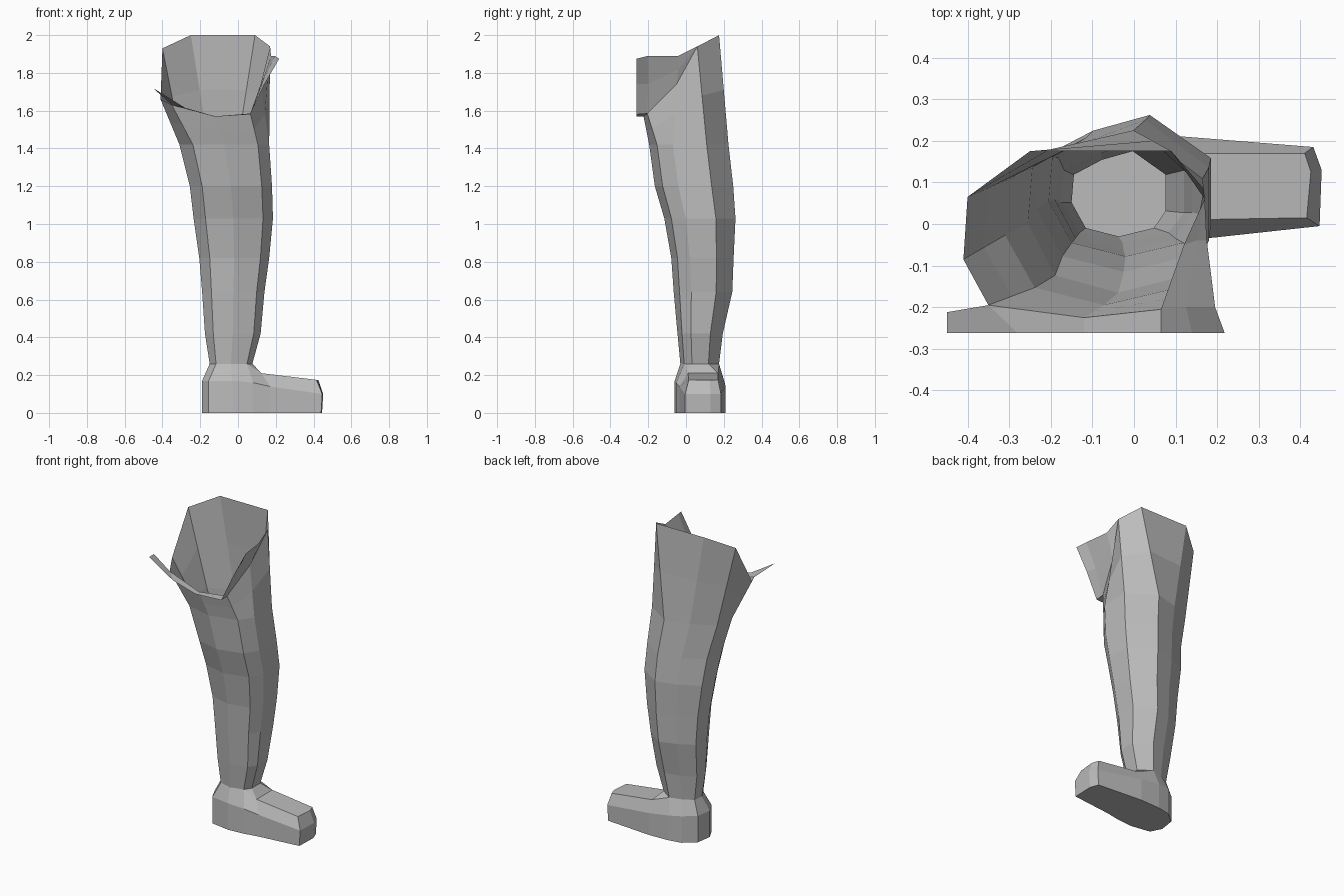
import bpy
import bmesh
from mathutils import Vector

if "Cube" in bpy.data.objects:
    bpy.data.objects.remove(bpy.data.objects["Cube"], do_unlink=True)

grey = bpy.data.materials.new("plain_grey")
grey.use_nodes = True
grey.diffuse_color = (0.5, 0.5, 0.5, 1)
grey.node_tree.nodes["Principled BSDF"].inputs["Base Color"].default_value = (0.5, 0.5, 0.5, 1)


def loft(bm, rows, closed=True):
    """Bridge rows of equal length with quads and return their vertices."""
    grid = [[bm.verts.new(p) for p in row] for row in rows]
    count = len(rows[0])
    for low, high in zip(grid, grid[1:]):
        for i in range(count if closed else count - 1):
            j = (i + 1) % count
            bm.faces.new((low[i], low[j], high[j], high[i]))
    return grid


def finish(bm, name):
    bmesh.ops.remove_doubles(bm, verts=bm.verts, dist=0.0005)
    mesh = bpy.data.meshes.new(name)
    bm.to_mesh(mesh)
    bm.free()
    mesh.materials.append(grey)
    obj = bpy.data.objects.new(name, mesh)
    bpy.context.collection.objects.link(obj)
    return obj


# Nine-sided cross-section, anticlockwise from the front, fitted to each level
SECTION = [(0, -1), (.75, -.8), (1, -.4), (1, .45), (.3, 1),
           (-.35, .8), (-.95, .45), (-1, -.2), (-.7, -.8)]


def ring(z, x0, x1, y0, y1):
    cx, cy, hx, hy = (x0 + x1) / 2, (y0 + y1) / 2, (x1 - x0) / 2, (y1 - y0) / 2
    return [Vector((cx + u * hx, cy + v * hy, z)) for u, v in SECTION]


# Leg: ankle to thigh levels, ending in the slanted open rim
levels = [(.26, -.15, .076, -.03, .175), (.42, -.175, .12, -.045, .195),
          (.64, -.19, .14, -.065, .245), (.82, -.205, .165, -.078, .252),
          (1.03, -.235, .185, -.115, .262), (1.2, -.255, .18, -.165, .25),
          (1.42, -.31, .165, -.195, .225)]
rim = [Vector(p) for p in (
    (-.12, -.225, 1.57), (.065, -.205, 1.585), (.12, -.05, 1.74),
    (.17, .06, 1.94), (.09, .175, 2), (-.25, .175, 2),
    (-.4, .065, 1.93), (-.41, -.085, 1.66), (-.35, -.195, 1.63))]
rings = [ring(*level) for level in levels]
middle = [a.lerp(b, .5) for a, b in zip(rings[-1], rim)]
bm = bmesh.new()
loft(bm, rings + [middle, rim])
finish(bm, "leg")

# Foot: sole outline, side wall, then a top that meets the ankle and instep
ankle = rings[0]
front, front_r, side_1, side_2, back, back_l, heel_2, heel_1, front_l = ankle
columns = [  # sole x, sole y, wall height, top point
    (-.155, -.04, .17, front_l), (-.03, -.06, .17, front),
    (.08, -.052, .16, front_r), (.17, -.035, .14, (.125, .01, .21)),
    (.44, -.005, .1, (.415, .015, .175)), (.445, .13, .1, (.425, .125, .175)),
    (.425, .185, .1, (.41, .17, .175)), (.12, .21, .14, (.125, .17, .21)),
    (-.02, .205, .16, back), (-.1, .19, .17, back_l),
    (-.175, .13, .17, heel_2), (-.19, .03, .17, heel_1)]
bm = bmesh.new()
sole, wall, top = loft(bm, [
    [(x, y, 0) for x, y, h, t in columns],
    [(x + (.006 if x > .4 else 0), y, h) for x, y, h, t in columns],
    [t for x, y, h, t in columns]])
bm.faces.new(sole[::-1])
bm.faces.new(top[3:8])
shin = [bm.verts.new(side_1), bm.verts.new(side_2)]
bm.faces.new((top[2], top[3], shin[0]))
bm.faces.new((shin[0], top[3], top[7], shin[1]))
bm.faces.new((shin[1], top[7], top[8]))
finish(bm, "foot")

# Narrow flange running forward from the front of the rim
CUT = -.262
bm = bmesh.new()
loft(bm, [
    [(-.45, CUT, 1.72), (-.28, CUT, 1.615), (-.12, CUT, 1.57), (.065, CUT, 1.58)],
    [(-.45, -.212, 1.72), rim[8], rim[0], rim[1]]], closed=False)
finish(bm, "front_flange")

# Upright flap rising from the inner side of the rim
bm = bmesh.new()
loft(bm, [
    [(.065, CUT, 1.58), rim[1], rim[2], rim[3]],
    [(.14, CUT, 1.74), (.125, -.2, 1.74), (.15, -.04, 1.82), rim[3]],
    [(.218, CUT, 1.875), (.195, -.2, 1.89), (.175, -.04, 1.89), rim[3]]],
    closed=False)
finish(bm, "inner_flap")
